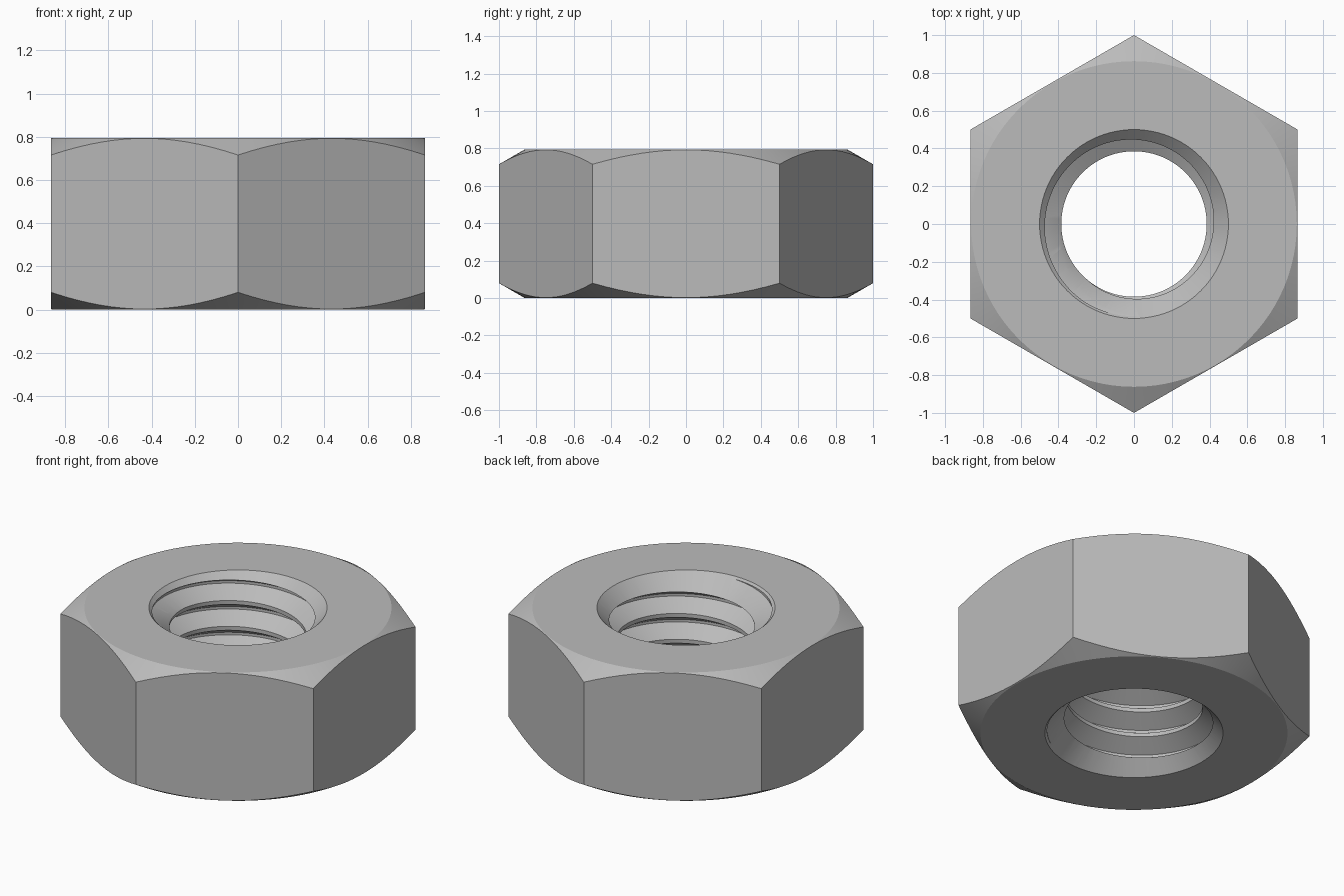
import bpy, bmesh, math

cube = bpy.data.objects.get("Cube")
if cube:
    bpy.data.objects.remove(cube, do_unlink=True)

HEIGHT = 0.795
PITCH = 0.16
MINOR, MAJOR = 0.385, 0.488
RIM = 0.5            # countersink radius at each face
SEGMENTS = 96

steel = bpy.data.materials.new("grey steel")
steel.use_nodes = True
colour = (0.5, 0.5, 0.5, 1)
steel.diffuse_color = colour
steel.node_tree.nodes["Principled BSDF"].inputs["Base Color"].default_value = colour


def finish(name, bm):
    bmesh.ops.recalc_face_normals(bm, faces=bm.faces[:])
    mesh = bpy.data.meshes.new(name)
    bm.to_mesh(mesh)
    bm.free()
    mesh.materials.append(steel)
    obj = bpy.data.objects.new(name, mesh)
    bpy.context.collection.objects.link(obj)
    return obj


def revolve(name, profile, sides, start=0.0):
    """Closed solid from (radius, z) points turned about the z axis."""
    bm = bmesh.new()
    rings = []
    for r, z in profile:
        angles = [start + math.tau * i / sides for i in range(sides)]
        rings.append([bm.verts.new((r * math.cos(a), r * math.sin(a), z)) for a in angles])
    for low, high in zip(rings, rings[1:]):
        for i in range(sides):
            j = (i + 1) % sides
            bm.faces.new((low[i], low[j], high[j], high[i]))
    bm.faces.new(rings[0])
    bm.faces.new(rings[-1])
    return finish(name, bm)


def thread_tap(name, turns=8):
    """Right-handed helical solid with a truncated V profile."""
    bm = bmesh.new()
    steps = [(MINOR, 0), (MINOR, 0.15), (MAJOR, 0.525), (MAJOR, 0.625)]
    start = 0.75 - 0.075 * PITCH - 6 * PITCH
    columns = []
    for j in range(SEGMENTS):
        a = math.tau * j / SEGMENTS
        # the first column is one turn longer so that the last can join it
        rows = 4 * (turns + (1 if j == 0 else 0)) + 1
        column = []
        for i in range(rows):
            r, t = steps[i % 4]
            z = start + PITCH * (i // 4 + t + j / SEGMENTS)
            column.append(bm.verts.new((r * math.cos(a), r * math.sin(a), z)))
        columns.append(column)
    top = 4 * turns
    for j in range(SEGMENTS):
        near = columns[j]
        far = columns[j + 1] if j + 1 < SEGMENTS else columns[0][4:]
        for i in range(top):
            bm.faces.new((near[i], far[i], far[i + 1], near[i + 1]))
    # fan caps, including the step where the helix starts and ends
    for row in (0, top):
        loop = [c[row] for c in columns] + [columns[0][row + k] for k in (4, 3, 2, 1)]
        hub = bm.verts.new((0, 0, columns[0][row].co.z - 0.1))
        for k, v in enumerate(loop):
            bm.faces.new((hub, v, loop[(k + 1) % len(loop)]))
    return finish(name, bm)


def carve(target, tool, operation):
    mod = target.modifiers.new(tool.name, "BOOLEAN")
    mod.operation = operation
    mod.solver = "EXACT"
    mod.object = tool
    tool.hide_render = True
    bpy.context.view_layer.objects.active = target
    bpy.ops.object.modifier_apply(modifier=mod.name)
    bpy.data.objects.remove(tool, do_unlink=True)


# Hexagonal body with a corner on the front
nut = revolve("hex_nut", [(1, 0), (1, HEIGHT)], 6, math.pi / 6)

# Conical chamfer that rounds off the corners above and below
flat, wide = 0.862, 1.1
drop = (wide - flat) * math.tan(math.radians(30))
chamfer = revolve("corner_chamfer", [(flat, 0), (wide, drop),
                                     (wide, HEIGHT - drop), (flat, HEIGHT)], SEGMENTS)
carve(nut, chamfer, "INTERSECT")

# Threaded hole
carve(nut, thread_tap("thread_tap"), "DIFFERENCE")

# Countersinks at both ends of the hole
for face, out in ((HEIGHT, 1), (0, -1)):
    sink = revolve("countersink", [(RIM - 0.25, face - out * 0.25),
                                   (RIM + 0.05, face + out * 0.05)], SEGMENTS)
    carve(nut, sink, "DIFFERENCE")

bpy.ops.object.select_all(action="DESELECT")
nut.select_set(True)
bpy.context.view_layer.objects.active = nut
bpy.ops.object.shade_smooth_by_angle(angle=math.radians(22))
